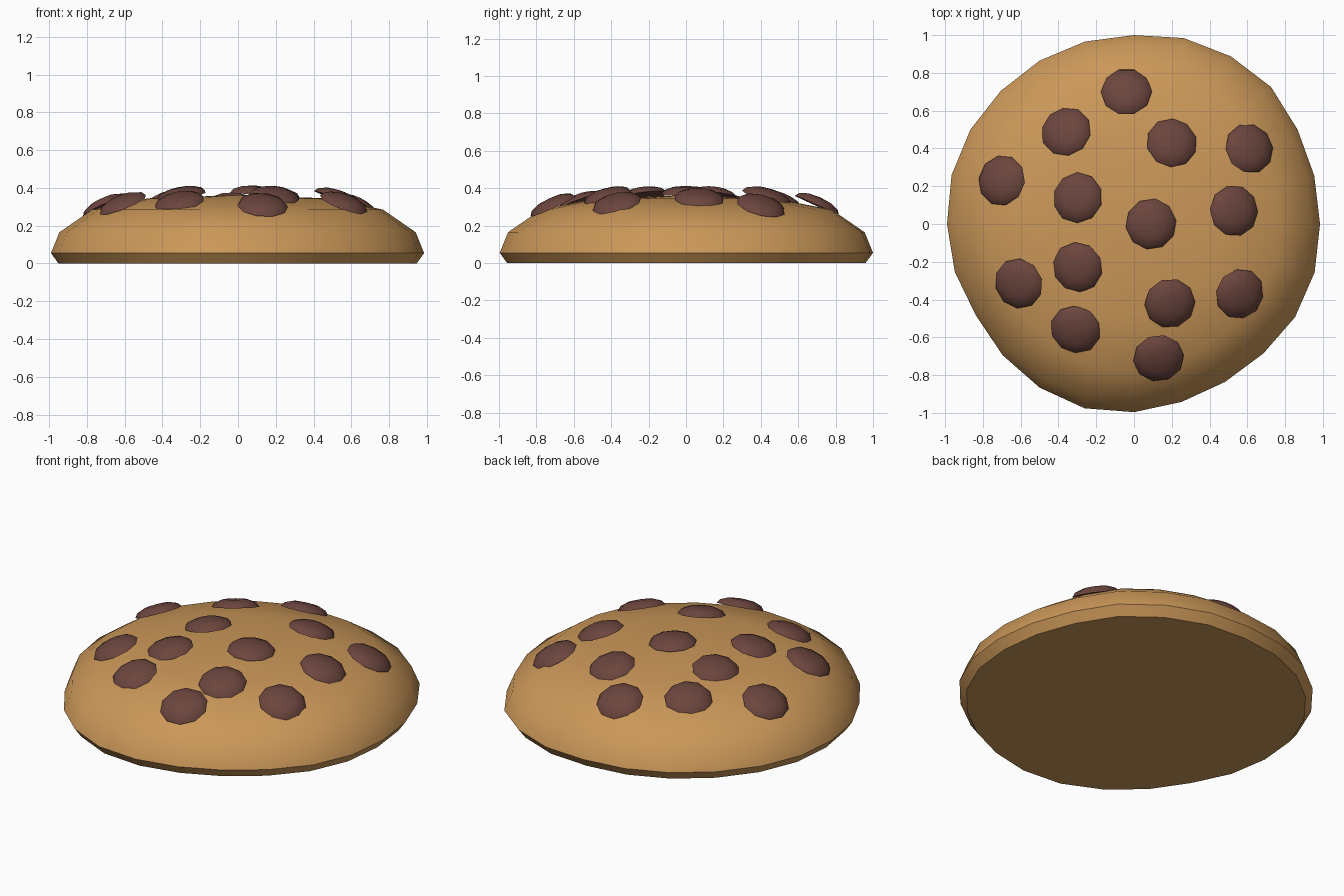
import bpy, math
from mathutils import Matrix, Vector

if "Cube" in bpy.data.objects:
    bpy.data.objects.remove(bpy.data.objects["Cube"])


def material(name, rgb):
    m = bpy.data.materials.new(name)
    m.diffuse_color = (*rgb, 1)
    m.use_nodes = True
    m.node_tree.nodes["Principled BSDF"].inputs["Base Color"].default_value = m.diffuse_color
    return m


dough = material("golden dough", (0.60, 0.314, 0.10))
chocolate = material("dark chocolate", (0.15, 0.060, 0.048))


def revolve(name, profile, apex, n, mat, wobble=None, sharp=50):
    """Stack of rings with a flat base and a pointed top."""
    verts, faces = [], []
    for r, z in profile:
        for i in range(n):
            a = 2 * math.pi * i / n
            k = wobble[i] if wobble else 1
            verts.append((r * k * math.cos(a), r * k * math.sin(a), z))
    for j in range(len(profile) - 1):
        for i in range(n):
            p, q = j * n + i, j * n + (i + 1) % n
            faces.append((p, q, q + n, p + n))
    faces.append(tuple(reversed(range(n))))
    verts.append((0, 0, apex))
    last = (len(profile) - 1) * n
    faces += [(last + i, last + (i + 1) % n, len(verts) - 1) for i in range(n)]
    me = bpy.data.meshes.new(name)
    me.from_pydata(verts, [], faces)
    me.materials.append(mat)
    ob = bpy.data.objects.new(name, me)
    bpy.context.collection.objects.link(ob)
    bpy.ops.object.select_all(action='DESELECT')
    ob.select_set(True)
    bpy.context.view_layer.objects.active = ob
    bpy.ops.object.shade_smooth_by_angle(angle=math.radians(sharp))
    return ob


# Cookie body: slightly uneven rim, counter-clockwise from +x
rim = [0.985, 0.988, 1.0, 1.026, 1.025, 1.019, 1.0, 1.0, 0.999, 0.997, 1.0, 1.0,
       0.99, 0.982, 0.967, 0.983, 1.0, 1.01, 0.996, 0.975, 0.965, 0.969, 0.985, 0.99]
body = [(0.96, 0), (1.0, 0.055), (0.955, 0.165), (0.78, 0.285), (0.48, 0.345)]
revolve("cookie", body, 0.362, 24, dough, rim)


def surface_height(r):
    pts = [(0, 0.362)] + [(a, b) for a, b in reversed(body)]
    for (r0, z0), (r1, z1) in zip(pts, pts[1:]):
        if r <= r1:
            return z0 + (z1 - z0) * (r - r0) / (r1 - r0)


# Chocolate chips: low domes tilted to follow the surface
chips = [(-0.04, 0.70), (-0.36, 0.49), (0.20, 0.43), (0.61, 0.40), (-0.70, 0.23),
         (-0.30, 0.14), (0.09, 0.0), (0.53, 0.07), (-0.30, -0.23), (-0.61, -0.315),
         (0.19, -0.42), (0.56, -0.37), (-0.31, -0.56), (0.13, -0.71)]
for i, (x, y) in enumerate(chips):
    chip = revolve(f"chocolate_chip_{i + 1}",
                   [(0.135, 0), (0.118, 0.023), (0.07, 0.041)], 0.047, 10, chocolate)
    r = math.hypot(x, y)
    tilt = Matrix.Rotation(0.6 * r, 4, Vector((-y, x, 0)))
    chip.matrix_world = (Matrix.Translation((x, y, surface_height(r) + 0.007))
                         @ tilt @ Matrix.Rotation(i * 1.7, 4, 'Z'))
